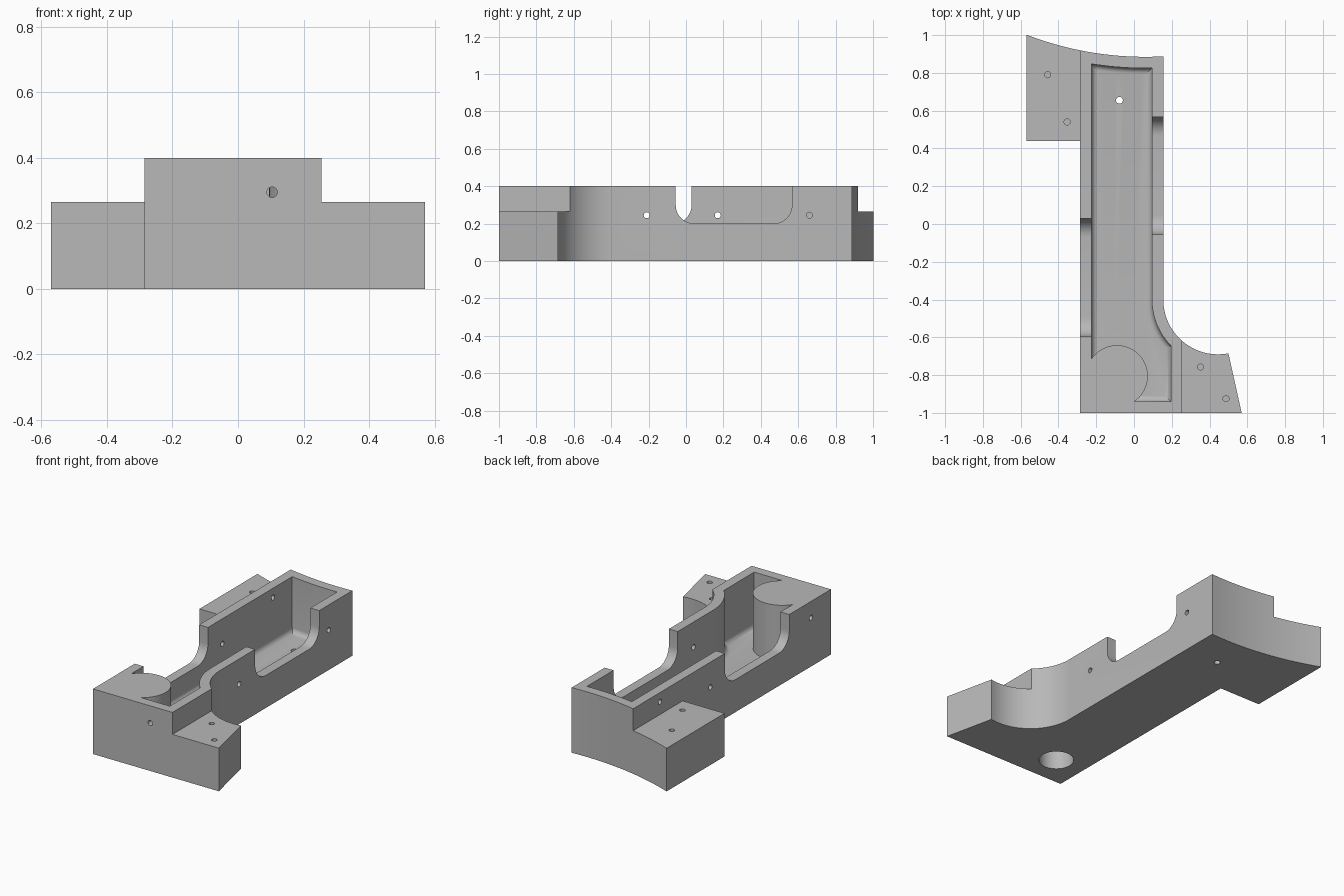
import bpy, bmesh
from math import cos, sin, pi, atan2, radians
from mathutils import Matrix, Vector

if "Cube" in bpy.data.objects:
    bpy.data.objects.remove(bpy.data.objects["Cube"])

TOP, STEP, FLOOR, WALL = 0.4, 0.265, 0.06, 0.06
BACK_C, BACK_R = (0.06, 2.635), 1.75       # concave back edge
SIDE_C, SIDE_R = (0.445, -0.4), 0.29       # concave sweep into front foot
BOSS = (-0.09, -0.805)

grey = bpy.data.materials.new("plain_grey")
grey.use_nodes = True
grey.diffuse_color = (0.48, 0.48, 0.48, 1)
grey.node_tree.nodes["Principled BSDF"].inputs["Base Color"].default_value = (0.48, 0.48, 0.48, 1)


def arc(c, r, a0, a1, n=24):
    return [(c[0] + r * cos(a0 + (a1 - a0) * i / n),
             c[1] + r * sin(a0 + (a1 - a0) * i / n)) for i in range(n + 1)]


def back_arc(r, x0, x1):
    """Points along the back curve, from x0 to x1."""
    pts = []
    for i in range(25):
        x = x0 + (x1 - x0) * i / 24
        dx = x - BACK_C[0]
        pts.append((x, BACK_C[1] - (r * r - dx * dx) ** 0.5))
    return pts


def prism(name, pts, lo, hi, matrix=Matrix(), fillet=0):
    """Extrude a closed profile, optionally rounding its lower rim."""
    bm = bmesh.new()
    face = bm.faces.new([bm.verts.new((x, y, lo)) for x, y in pts])
    rim = list(face.edges)
    up = bmesh.ops.extrude_face_region(bm, geom=[face], use_keep_orig=True)
    verts = [g for g in up["geom"] if isinstance(g, bmesh.types.BMVert)]
    bmesh.ops.translate(bm, verts=verts, vec=(0, 0, hi - lo))
    bmesh.ops.recalc_face_normals(bm, faces=bm.faces)
    if fillet:
        bmesh.ops.bevel(bm, geom=rim, offset=fillet, segments=5, profile=0.5,
                        affect='EDGES', clamp_overlap=False)
    bm.transform(matrix)
    bmesh.ops.recalc_face_normals(bm, faces=bm.faces)
    mesh = bpy.data.meshes.new(name)
    bm.to_mesh(mesh)
    bm.free()
    mesh.materials.append(grey)
    ob = bpy.data.objects.new(name, mesh)
    bpy.context.collection.objects.link(ob)
    return ob


def box(x0, x1, y0, y1, z0, z1):
    return prism("step_cutter", [(x0, y0), (x1, y0), (x1, y1), (x0, y1)], z0, z1)


def rod(start, axis, length, r, n=24):
    """Cylinder from a start point along an axis."""
    turn = Vector((0, 0, 1)).rotation_difference(Vector(axis)).to_matrix().to_4x4()
    return prism("hole_cutter", arc((0, 0), r, 0, 2 * pi, n)[:-1], 0, length,
                 Matrix.Translation(start) @ turn)


def cut(target, cutter):
    cutter.hide_render = True
    mod = target.modifiers.new("cut", 'BOOLEAN')
    mod.operation, mod.solver, mod.object = 'DIFFERENCE', 'EXACT', cutter
    bpy.ops.object.select_all(action='DESELECT')
    bpy.context.view_layer.objects.active = target
    target.select_set(True)
    bpy.ops.object.modifier_apply(modifier=mod.name)
    bpy.data.objects.remove(cutter)


# Housing block with both mounting feet
sweep_end = atan2(-0.285, 0.055)
outline = [(-0.285, -1), (0.57, -1)]
outline += arc(SIDE_C, SIDE_R, sweep_end, -pi, 32)
outline += back_arc(BACK_R, 0.155, -0.57)
outline += [(-0.57, 0.44), (-0.285, 0.44)]
housing = prism("housing", outline, 0, TOP)
cut(housing, box(0.255, 0.8, -1.2, -0.5, STEP, 0.6))
cut(housing, box(-0.8, -0.285, 0.3, 1.2, STEP, 0.6))

# Inner pocket with a filleted floor, leaving the round boss standing
inner = SIDE_R + WALL
pocket = [(-0.225, -0.94), (0.195, -0.94)]
pocket += arc(SIDE_C, inner, atan2(-0.245, -0.25), -pi, 16)
pocket += back_arc(BACK_R + WALL, 0.095, -0.225)
pocket_cutter = prism("pocket_cutter", pocket, FLOOR, 0.6, fillet=0.03)
cut(pocket_cutter, rod((*BOSS, -0.1), (0, 0, 1), 1, 0.163, 72))
# Corner behind the boss stays solid
cut(pocket_cutter, box(-0.3, BOSS[0], -1.1, BOSS[1], -0.1, 1))
cut(housing, pocket_cutter)

# Round-cornered notches in the side walls: profile in (y, z), swept along x
swing = Matrix(((0, 0, 1, 0), (1, 0, 0, 0), (0, 1, 0, 0), (0, 0, 0, 1)))
for x0, x1, y0, y1 in ((0.04, 0.3, -0.055, 0.567), (-0.4, -0.17, -0.595, 0.03)):
    r = 0.1
    profile = [(y1, 0.6), (y0, 0.6)]
    profile += arc((y0 + r, 0.2 + r), r, pi, 1.5 * pi, 12)
    profile += arc((y1 - r, 0.2 + r), r, -pi / 2, 0, 12)
    cut(housing, prism("notch_cutter", profile, x0, x1, swing))

# Blind socket under the boss, with its side screw hole
cut(housing, rod((*BOSS, -0.1), (0, 0, 1), 0.44, 0.1, 48))
cut(housing, rod((-0.4, BOSS[1], 0.3), (1, 0, 0), 0.25, 0.016))

# Screw holes through the walls, front and floor
for x, y, z in ((0.05, -0.21, 0.245), (0.05, 0.66, 0.245),
                (-0.33, 0.17, 0.245), (-0.33, 0.66, 0.343)):
    cut(housing, rod((x, y, z), (1, 0, 0), 0.15, 0.016))
cut(housing, rod((0.104, -1.1, 0.295), (0, 1, 0), 0.2, 0.016))
cut(housing, rod((-0.077, 0.655, -0.1), (0, 0, 1), 0.25, 0.018))

# Blind holes in the feet
for x, y in ((-0.457, 0.79), (-0.354, 0.54), (0.352, -0.757), (0.487, -0.925)):
    cut(housing, rod((x, y, 0.08), (0, 0, 1), 0.4, 0.016))

bpy.ops.object.shade_smooth_by_angle(angle=radians(30))
